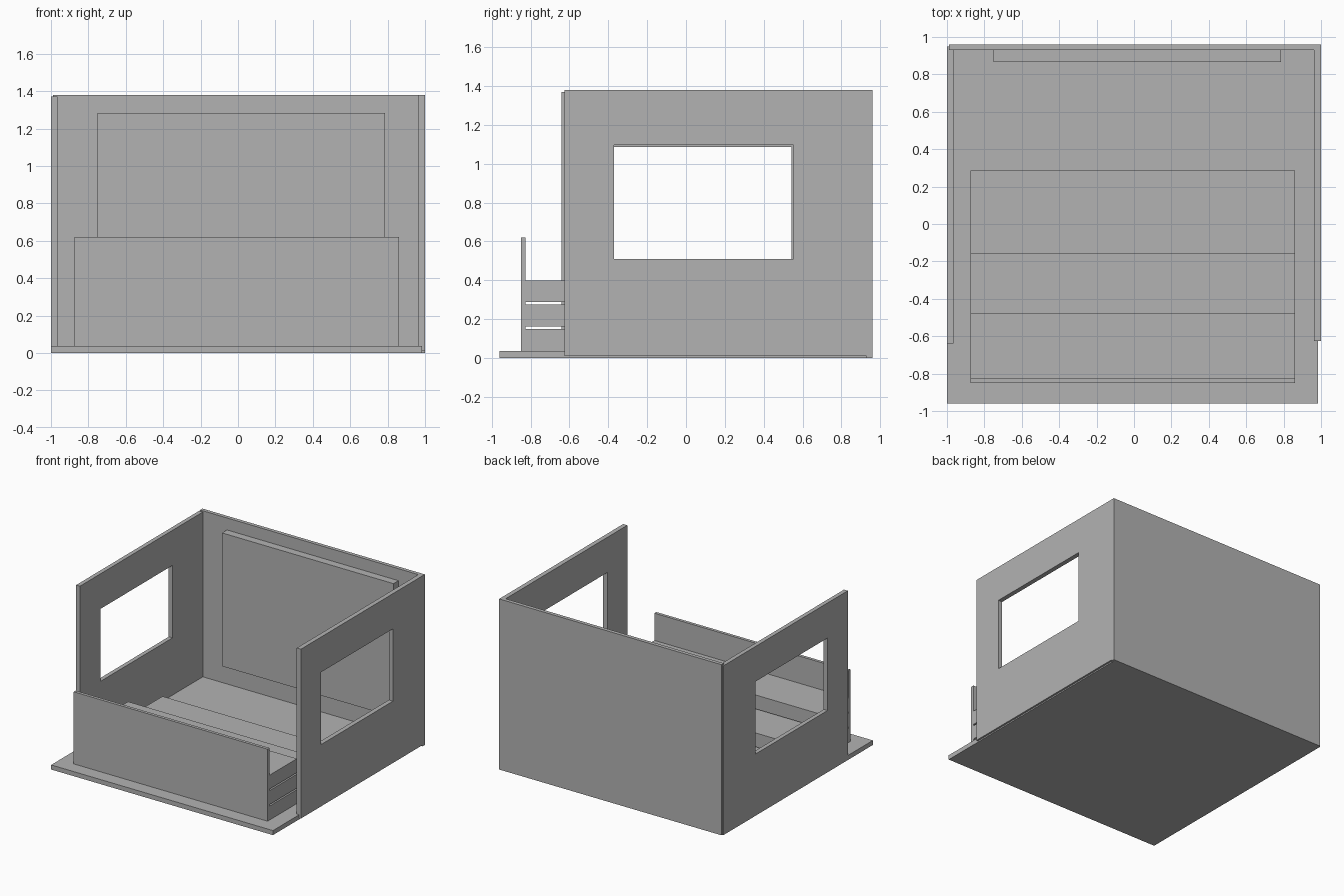
import bpy
import bmesh

cube = bpy.data.objects.get("Cube")
if cube:
    bpy.data.objects.remove(cube, do_unlink=True)

GREY = (0.45, 0.45, 0.45, 1.0)
grey = bpy.data.materials.new("plain_grey")
grey.use_nodes = True
grey.diffuse_color = GREY
grey.node_tree.nodes["Principled BSDF"].inputs["Base Color"].default_value = GREY


def finish(name, bm):
    bmesh.ops.recalc_face_normals(bm, faces=bm.faces)
    mesh = bpy.data.meshes.new(name)
    bm.to_mesh(mesh)
    bm.free()
    mesh.materials.append(grey)
    obj = bpy.data.objects.new(name, mesh)
    bpy.context.scene.collection.objects.link(obj)
    return obj


def box(name, xs, ys, zs):
    """Box spanning the given ranges."""
    bm = bmesh.new()
    bmesh.ops.create_cube(bm, size=1)
    for v in bm.verts:
        v.co = [r[0] if c < 0 else r[1] for c, r in zip(v.co, (xs, ys, zs))]
    return finish(name, bm)


def window_wall(name, xs, ys, zs, win_y, win_z):
    """Wall with a rectangular opening, extruded from a ring of four faces."""
    def ring(y, z):
        return [(y[0], z[0]), (y[1], z[0]), (y[1], z[1]), (y[0], z[1])]
    bm = bmesh.new()
    outer = [bm.verts.new((xs[0], y, z)) for y, z in ring(ys, zs)]
    inner = [bm.verts.new((xs[0], y, z)) for y, z in ring(win_y, win_z)]
    faces = []
    for i in range(4):
        j = (i + 1) % 4
        faces.append(bm.faces.new((outer[i], outer[j], inner[j], inner[i])))
    extruded = bmesh.ops.extrude_face_region(bm, geom=faces, use_keep_orig=True)["geom"]
    moved = [g for g in extruded if isinstance(g, bmesh.types.BMVert)]
    bmesh.ops.translate(bm, vec=(xs[1] - xs[0], 0, 0), verts=moved)
    return finish(name, bm)


# Floor and walls
box("floor", (-1, 0.985), (-0.96, 0.935), (0, 0.037))
box("back_wall", (-0.99, 1), (0.93, 0.96), (0, 1.38))
window_wall("left_wall", (0.963, 1), (-0.625, 0.93), (0.01, 1.38),
            (-0.37, 0.553), (0.51, 1.095))
window_wall("right_wall", (-1, -0.966), (-0.64, 0.95), (0, 1.37),
            (-0.38, 0.543), (0.50, 1.086))

# Raised panel on the back wall
box("back_panel", (-0.75, 0.785), (0.867, 0.93), (0.205, 1.283))

# Front board and the three stepped slabs behind it
STEP_X = (-0.875, 0.86)
box("front_board", STEP_X, (-0.85, -0.825), (0.037, 0.62))
for i, back in enumerate((0.285, -0.155, -0.475)):
    base = 0.037 + 0.125 * i
    box(f"step_{i + 1}", STEP_X, (-0.825, back), (base, base + 0.113))
